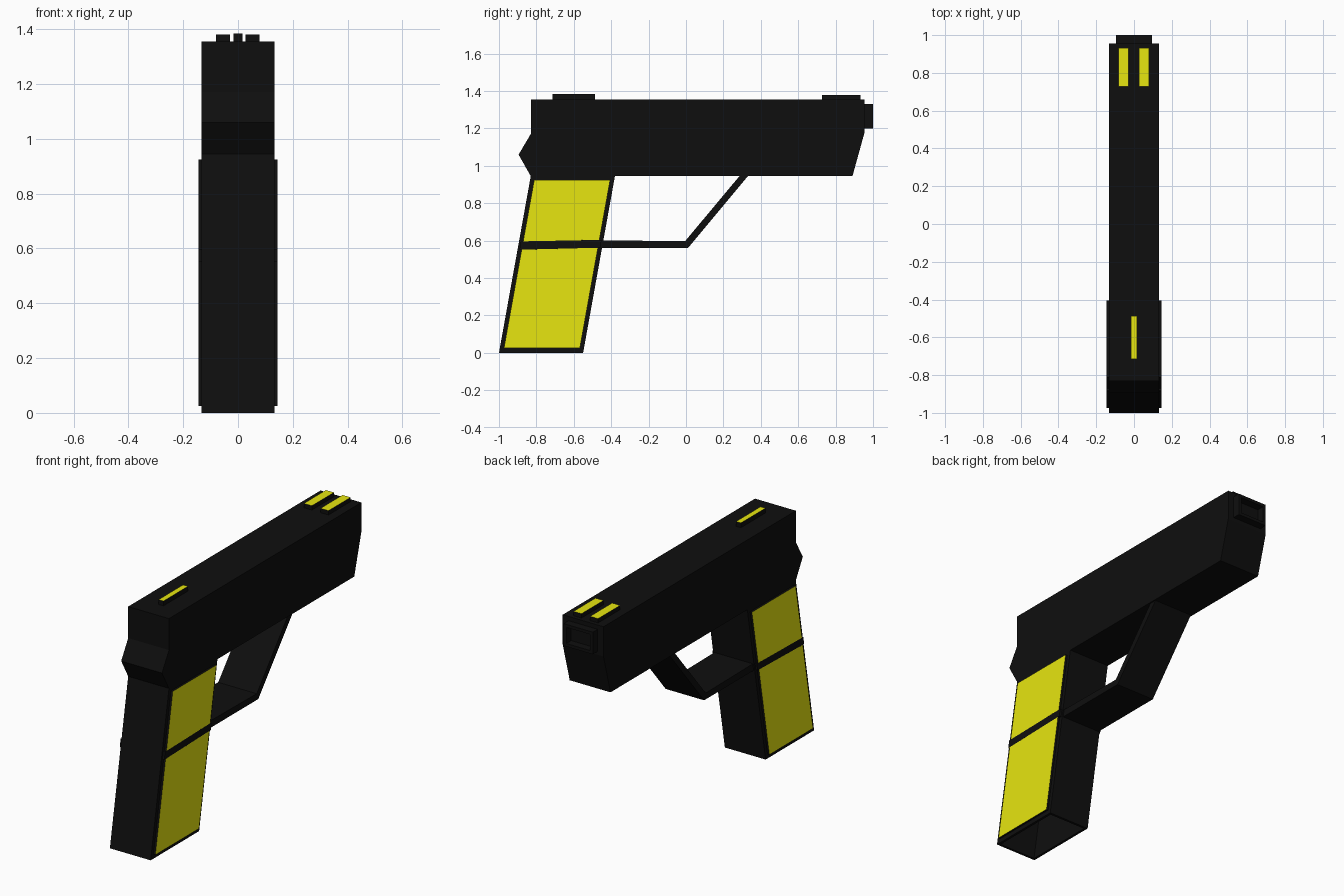
import bpy, bmesh
from mathutils import Vector

if "Cube" in bpy.data.objects:
    bpy.data.objects.remove(bpy.data.objects["Cube"])


def material(name, rgb):
    m = bpy.data.materials.new(name)
    m.diffuse_color = (*rgb, 1)
    m.use_nodes = True
    m.node_tree.nodes["Principled BSDF"].inputs["Base Color"].default_value = m.diffuse_color
    return m


BLACK = material("black", (0.0045, 0.0045, 0.0045))
YELLOW = material("yellow", (0.8, 0.79, 0.005))
W = 0.1325   # half width of the body
P = 0.1445   # half width over the grip panels


def prism(name, profile, x0, x1, accent=None, recess=None):
    """Extrude a (y, z) profile from x0 to x1.
    accent: direction of the faces painted yellow.
    recess: (direction, border, push vector) for a sunken face."""
    bm = bmesh.new()
    face = bm.faces.new([bm.verts.new((x0, y, z)) for y, z in profile])
    out = bmesh.ops.extrude_face_region(bm, geom=[face])["geom"]
    bmesh.ops.translate(bm, vec=(x1 - x0, 0, 0),
                        verts=[v for v in out if isinstance(v, bmesh.types.BMVert)])
    bmesh.ops.recalc_face_normals(bm, faces=bm.faces[:])
    bm.normal_update()
    if accent:
        for f in bm.faces:
            if f.normal.dot(Vector(accent)) > 0.9:
                f.material_index = 1
    if recess:
        direction, border, push = recess
        f = max(bm.faces, key=lambda f: f.normal.dot(Vector(direction)))
        bmesh.ops.inset_individual(bm, faces=[f], thickness=border)
        new = bmesh.ops.extrude_discrete_faces(bm, faces=[f])["faces"][0]
        bmesh.ops.translate(bm, vec=push, verts=new.verts[:])
    me = bpy.data.meshes.new(name)
    bm.to_mesh(me)
    bm.free()
    me.materials.append(BLACK)
    me.materials.append(YELLOW)
    ob = bpy.data.objects.new(name, me)
    bpy.context.collection.objects.link(ob)
    return ob


def rect(y0, y1, z0, z1):
    return [(y0, z0), (y1, z0), (y1, z1), (y0, z1)]


# Slide
prism("slide", [(-0.83, 1.355), (0.955, 1.355), (0.955, 1.18), (0.89, 0.945),
                (-0.83, 0.945), (-0.895, 1.06), (-0.83, 1.17)], -W, W)

# Square barrel end with a sunken bore
prism("barrel", rect(0.90, 1.0, 1.2, 1.33), -0.095, 0.095,
      recess=((0, 1, 0), 0.025, (0, -0.09, 0)))

# Slanted grip, hollow from below
SLANT = 0.18
prism("grip", [(-1.0, 0), (-0.55, 0), (-0.38, 0.945), (-0.83, 0.945)], -W, W,
      recess=((0, 0, -1), 0.02, (0, 0.6 * SLANT, 0.6)))


def grip_slice(z0, z1, inset, tilt0=0.0, tilt1=0.0):
    """Slanted slice of the grip side; tilt raises the front corner."""
    back = lambda z: -1.0 + SLANT * z + inset
    front = lambda z: -0.55 + SLANT * z - inset
    return [(back(z0), z0), (front(z0 + tilt0), z0 + tilt0),
            (front(z1 + tilt1), z1 + tilt1), (back(z1), z1)]


# Grip panels: yellow plates divided by a dark band, both sides
for side, s in (("right", 1), ("left", -1)):
    for part, shape, accent in (
            ("lower_panel", grip_slice(0.025, 0.552, 0.022, 0, 0.01), (s, 0, 0)),
            ("band", grip_slice(0.552, 0.596, 0.01, 0.01, 0.008), None),
            ("upper_panel", grip_slice(0.596, 0.924, 0.022, 0.008, 0), (s, 0, 0))):
        prism(f"{side}_{part}", shape, s * (W - 0.01), s * P, accent)

# Bent guard strip
prism("guard", [(-0.47, 0.56), (0.01, 0.56), (0.335, 0.95), (0.29, 0.95),
                (-0.005, 0.597), (-0.47, 0.602)], -0.125, 0.125)

# Sights with yellow tops
UP = (0, 0, 1)
prism("rear_sight", rect(-0.715, -0.487, 1.34, 1.383), -0.016, 0.016, UP)
for side, x in (("left", -0.055), ("right", 0.053)):
    prism(f"{side}_front_sight", rect(0.727, 0.932, 1.34, 1.38),
          x - 0.026, x + 0.026, UP)
